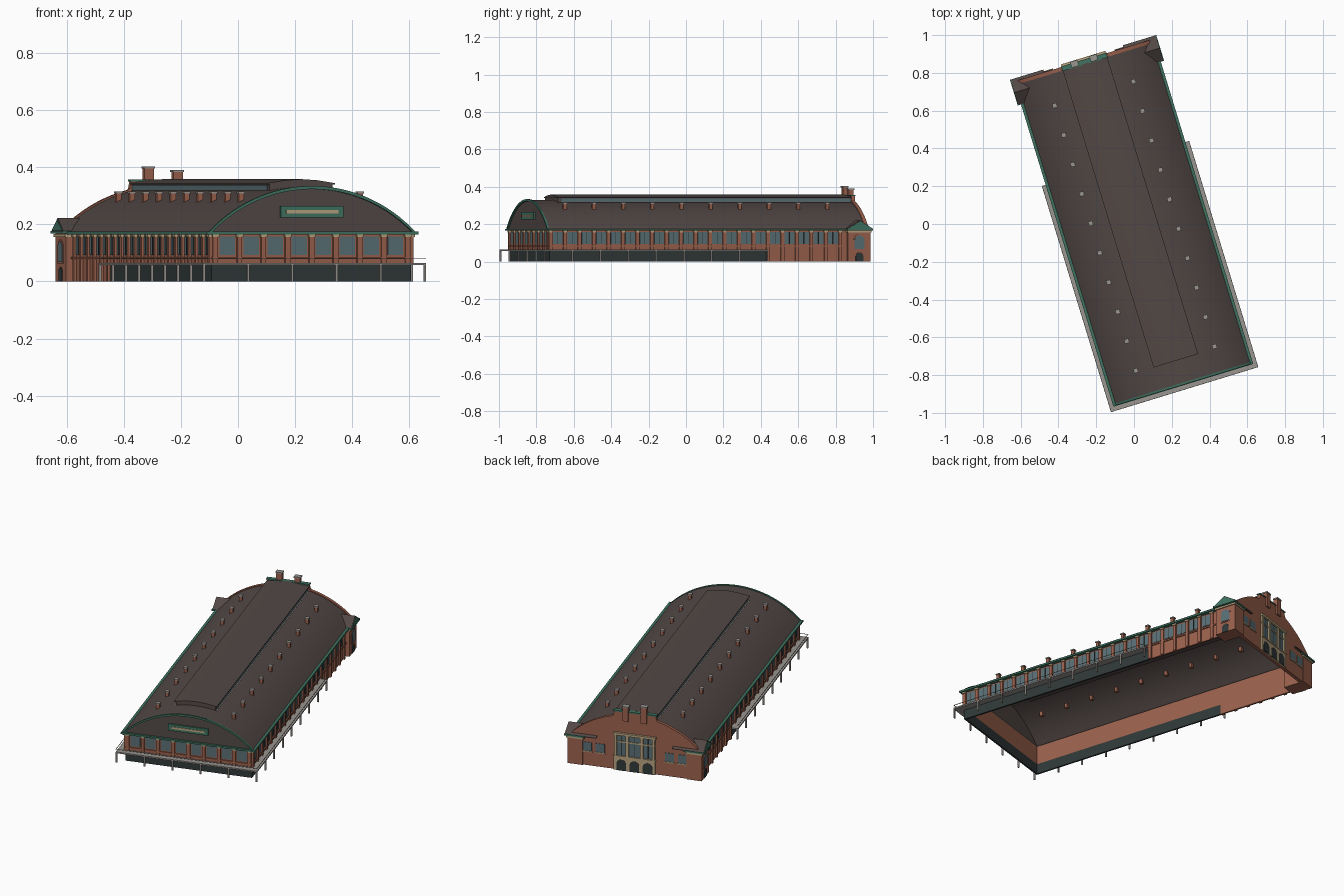
import bpy, bmesh, math
from mathutils import Matrix

if "Cube" in bpy.data.objects:
    bpy.data.objects.remove(bpy.data.objects["Cube"])

ROT = Matrix.Rotation(math.radians(17), 4, 'Z')   # whole building is turned on its plot


def material(name, rgb):
    m = bpy.data.materials.new(name)
    m.diffuse_color = (*rgb, 1)
    m.use_nodes = True
    m.node_tree.nodes["Principled BSDF"].inputs["Base Color"].default_value = m.diffuse_color
    return m


BRICK = material("brick", (0.33, 0.12, 0.075))
ROOF = material("roof", (0.085, 0.065, 0.06))
GREEN = material("green_trim", (0.05, 0.17, 0.12))
GLASS = material("glass", (0.10, 0.16, 0.18))
DARK = material("dark_base", (0.03, 0.04, 0.04))
CREAM = material("cream_stone", (0.47, 0.36, 0.21))
GREY = material("grey_metal", (0.32, 0.30, 0.28))


def prism(prof, axis, a, b):
    """Closed profile of (p, z) points extruded along u or v."""
    n = len(prof)
    vs = [(p, t, z) if axis == 'v' else (t, p, z) for t in (a, b) for p, z in prof]
    fs = [(i, (i + 1) % n, n + (i + 1) % n, n + i) for i in range(n)]
    return vs, fs + [tuple(range(n)), tuple(range(n, 2 * n))]


def box(u0, u1, v0, v1, z0, z1):
    return prism([(u0, z0), (u1, z0), (u1, z1), (u0, z1)], 'v', v0, v1)


def sheet(prof, a, b):
    """Open profile extruded along v as a single skin."""
    n = len(prof)
    return ([(p, t, z) for t in (a, b) for p, z in prof],
            [(i, i + 1, n + i + 1, n + i) for i in range(n - 1)])


def build(name, mat, solids, smooth=False):
    bm = bmesh.new()
    for vs, fs in solids:
        bv = [bm.verts.new(v) for v in vs]
        for f in fs:
            bm.faces.new([bv[i] for i in f])
    bmesh.ops.recalc_face_normals(bm, faces=bm.faces)
    bm.transform(ROT)
    for f in bm.faces:
        f.smooth = smooth
    me = bpy.data.meshes.new(name)
    bm.to_mesh(me)
    bm.free()
    me.materials.append(mat)
    ob = bpy.data.objects.new(name, me)
    bpy.context.collection.objects.link(ob)


def both(*b):
    """A box and its mirror image across u = 0."""
    u0, u1, *rest = b
    return [box(u0, u1, *rest), box(-u1, -u0, *rest)]


def arch_z(u, half=0.375, base=0.172, rise=0.158):
    r = (half * half + rise * rise) / (2 * rise)
    return base + rise - r + math.sqrt(max(r * r - u * u, 0))


def arc(half, n=28, dz=0.0):
    return [(-half + 2 * half * i / n, arch_z(-half + 2 * half * i / n) + dz) for i in range(n + 1)]


def arched(c, w, z0, z1, n=8):
    """Round-headed opening profile."""
    r = w / 2
    return [(c - r, z0), (c + r, z0)] + [
        (c + r * math.cos(math.pi * i / n), z1 - r + r * math.sin(math.pi * i / n)) for i in range(n + 1)]


W, F, B = 0.365, -0.875, 0.90     # wall half width, front and back
PORCH = 0.335                     # where the side porch ends

# Walls
build("brick_walls", BRICK, both(W - .01, W, F, B, .06, .172) + both(W - .01, W, PORCH, B, 0, .06)
      + [box(-W, W, F, F + .01, .06, .172)])
build("dark_base_walls", DARK, both(W - .01, W, F, PORCH, 0, .06) + [box(-W, W, F, F + .01, 0, .06)])

# Pilasters, caps and windows along the sides and front
piers, caps, panes, bars = [], [], [], []
for i in range(21):
    v = -.87 + .081 * i
    z0 = 0 if v > PORCH else .06
    piers += both(W, W + .009, v - .009, v + .009, z0, .158)
    caps += both(W, W + .013, v - .012, v + .012, .156, .167)
    if i < 20:
        c = v + .0405
        panes += both(W, W + .002, c - .027, c + .027, .093, .157)
        bars += both(W, W + .004, c - .0015, c + .0015, .093, .157)
for i in range(9):
    u = (i - 4) * .088
    piers.append(box(u - .009, u + .009, F - .009, F, .06, .158))
    caps.append(box(u - .012, u + .012, F - .013, F, .156, .167))
    if i < 8:
        c = u + .044
        panes.append(box(c - .028, c + .028, F - .002, F, .093, .157))
piers += both(W, W + .006, F, .79, .078, .086) + [box(-W, W, F - .006, F, .078, .086)]
build("pilasters", BRICK, piers)
build("pilaster_caps", CREAM, caps)
build("windows", GLASS, panes)
build("window_bars", DARK, bars)

# Vaulted roof and front gable
build("vault_roof", ROOF, [sheet(arc(.375), -.882, B - .005)], True)
build("front_gable", ROOF, [prism(arc(.375, dz=-.001), 'v', -.88, -.872)])
rim = arc(.387, dz=.003)
build("gable_trim", GREEN, [prism(arc(.375, dz=.004) + arc(.375, dz=-.007)[::-1], 'v', -.89, -.879)])
build("eaves", GREEN, both(.358, .387, -.893, .80, .165, .175) + [box(-.387, .387, -.893, -.865, .165, .175)])
build("gable_panel", GREEN, [box(-.115, .115, -.888, -.879, .224, .264)])
build("gable_panel_inset", CREAM, [box(-.095, .095, -.891, -.887, .238, .250)])

# Long skylight monitor on the ridge
M0, M1 = -.752, .888
build("monitor_base", ROOF, [box(-.115, .115, M0, M1, .305, .343)])
build("monitor_glass", GLASS, both(.114, .117, M0 + .02, M1, .318, .338))
build("monitor_sills", GREY, both(.115, .121, M0, M1, .312, .317))
build("monitor_roof", ROOF, [prism([(-.123, .339), (.123, .339), (.123, .344), (.06, .354), (0, .358),
                                    (-.06, .354), (-.123, .344)], 'v', M0 - .005, M1)])

# Roof vents
vents, vcaps = [], []
for i in range(10):
    v = -.745 + .163 * i
    vents += both(.209, .227, v - .009, v + .009, .26, .308)
    vcaps += both(.206, .230, v - .012, v + .012, .308, .315)
build("roof_vents", BRICK, vents)
build("roof_vent_caps", GREY, vcaps)

# Back gable wall with raised centre
curve = arc(.375, 40, .006)
top = [p for p in curve if p[0] < -.125] + [(-.125, .325), (-.12, .352), (.12, .352), (.125, .325)] \
    + [p for p in curve if p[0] > .125]
build("back_gable_wall", BRICK, [prism([(-.375, 0)] + top + [(.375, 0)], 'v', .887, .907)])
build("back_gable_coping", GREEN, [box(-.125, .125, .884, .910, .350, .357)])
build("chimneys", BRICK, [box(-.07, -.036, .89, .916, .30, .396), box(.036, .07, .89, .916, .30, .383)])
build("chimney_caps", GREY, [box(-.073, -.033, .887, .919, .396, .403), box(.033, .073, .887, .919, .383, .39)])
build("back_windows", GLASS, [s for c in (.20, .275) for s in both(c - .026, c + .026, .905, .910, .088, .14)])
build("back_window_sills", CREAM, [s for c in (.20, .275) for s in both(c - .03, c + .03, .905, .913, .082, .088)])

# Entrance portal at the back
build("portal_stone", CREAM, [box(-.12, .12, .905, .917, 0, .082), box(-.123, .123, .905, .921, .212, .226),
                              box(-.12, .12, .905, .914, .168, .176), box(-.122, .122, .905, .920, .08, .088)])
build("portal_doors", DARK, [prism(arched(c, .056, 0, .066), 'v', .910, .9185) for c in (-.076, 0, .076)])
build("portal_glass", GLASS, [box(-.105, .105, .905, .910, .088, .212)])
build("portal_columns", CREAM, [s for c in (.11, .042) for s in both(c - .008, c + .008, .907, .919, .085, .215)])
build("portal_mullions", DARK, [box(c - .002, c + .002, .908, .912, .088, .212) for c in (-.076, 0, .076)])

# Corner towers with gabled roofs facing the sides
T0, T1, TM = .788, .914, .851
build("tower_walls", BRICK, both(.30, .388, T0, T1, 0, .168))
build("tower_cornices", CREAM, both(.295, .394, T0 - .005, T1 + .004, .156, .166))
wins, doors, roofs, peds, surrounds, edges = [], [], [], [], [], []
for s in (-1, 1):
    wins.append(prism(arched(TM, .056, .068, .14), 'u', s * .386, s * .3925))
    surrounds.append(prism(arched(TM, .068, .062, .146), 'u', s * .386, s * .3905))
    doors.append(prism(arched(TM, .042, 0, .05), 'u', s * .386, s * .391))
    roofs.append(prism([(T0 - .008, .176), (T1 + .008, .176), (TM, .222)], 'u', s * .22, s * .400))
    peds.append(prism([(T0, .178), (T1, .178), (TM, .216)], 'u', s * .398, s * .403))
    u0, u1 = sorted((s * .285, s * .405))
    edges.append(box(u0, u1, T0 - .008, T1 + .008, .167, .177))
build("tower_windows", GLASS, wins)
build("tower_window_surrounds", BRICK, surrounds)
build("tower_doors", DARK, doors)
build("tower_roofs", ROOF, roofs)
build("tower_pediments", GREEN, peds)
build("tower_eaves", GREEN, edges)

# Porch canopy round the front and half of each side
P, PF = .408, -.917
build("porch_canopy", GREY, both(W, P, PF, PORCH, .057, .065) + [box(-P, P, PF, F, .057, .065)])
posts = []
for i in range(6):
    u = -P + .004 + i * (2 * P - .008) / 5
    posts.append(box(u - .004, u + .004, PF, PF + .008, 0, .06))
for i in range(1, 9):
    v = PF + .004 + i * (PORCH - PF - .008) / 8
    posts += both(P - .008, P, v - .004, v + .004, 0, .06)
build("porch_posts", GREY, posts)
build("porch_rail", GREY, both(P - .003, P, PF, PORCH, .080, .082) + [box(-P, P, PF, PF + .003, .080, .082)])
